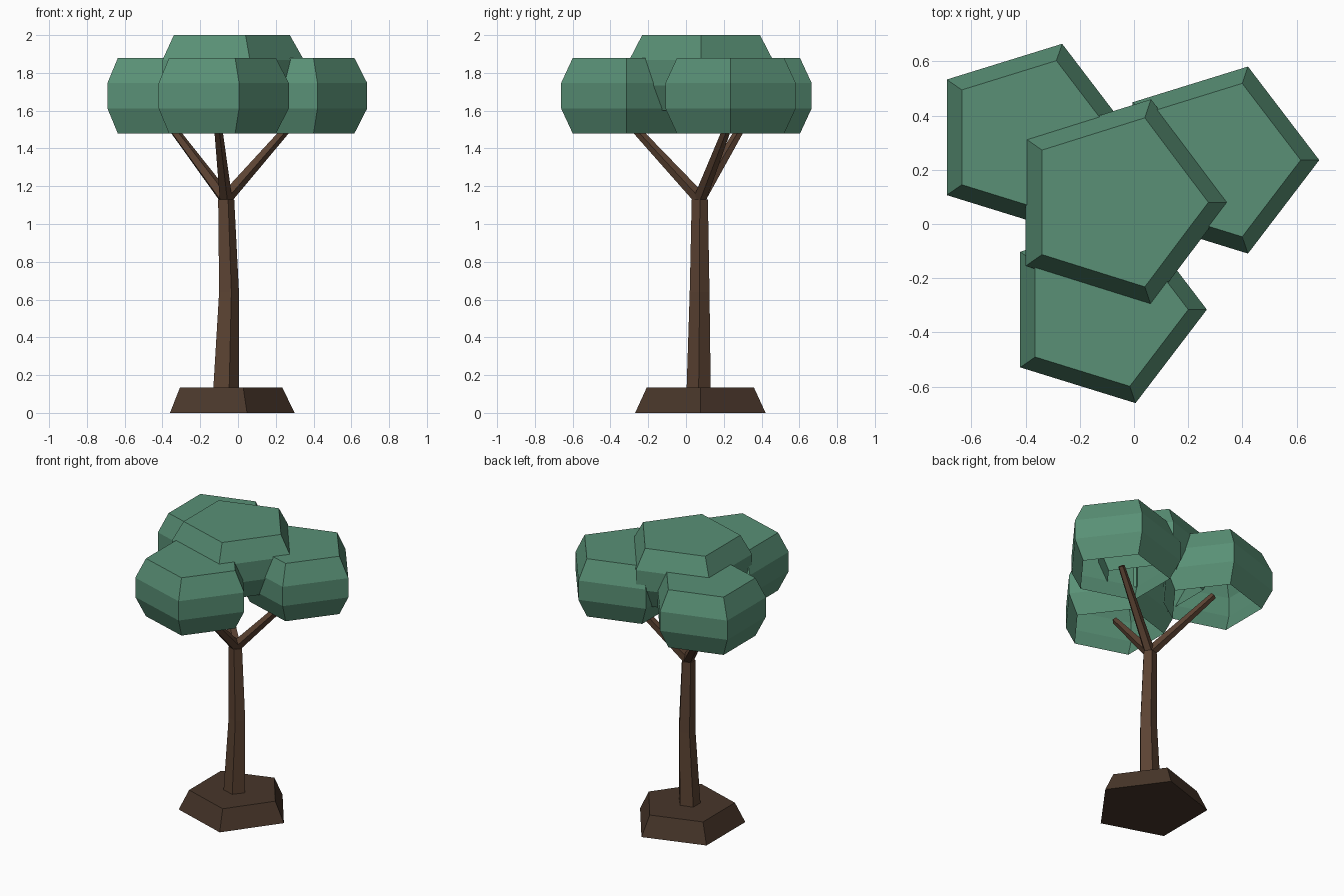
import bpy, bmesh
from math import cos, sin, tau
from mathutils import Vector

if "Cube" in bpy.data.objects:
    bpy.data.objects.remove(bpy.data.objects["Cube"])

SIDES = 5


def material(name, rgb):
    m = bpy.data.materials.new(name)
    m.diffuse_color = (*rgb, 1)
    m.use_nodes = True
    m.node_tree.nodes["Principled BSDF"].inputs["Base Color"].default_value = m.diffuse_color
    return m


def ring(center, rx, ry, axis=None):
    """Five-sided ring, flat by default or square to the given axis."""
    pts = [Vector((rx * cos(tau * i / SIDES), ry * sin(tau * i / SIDES), 0))
           for i in range(SIDES)]
    if axis is not None:
        turn = Vector((0, 0, 1)).rotation_difference(axis)
        pts = [turn @ p for p in pts]
    return [Vector(center) + p for p in pts]


def loft(name, rings, mat, bottom=True):
    """Skin a stack of rings, cap the top and optionally the bottom."""
    bm = bmesh.new()
    loops = [[bm.verts.new(p) for p in r] for r in rings]
    for a, b in zip(loops, loops[1:]):
        for i in range(SIDES):
            j = (i + 1) % SIDES
            bm.faces.new((a[i], a[j], b[j], b[i]))
    bm.faces.new(loops[-1])
    if bottom:
        bm.faces.new(loops[0][::-1])
    mesh = bpy.data.meshes.new(name)
    bm.to_mesh(mesh)
    bm.free()
    mesh.materials.append(mat)
    obj = bpy.data.objects.new(name, mesh)
    bpy.context.collection.objects.link(obj)
    return obj


leaf = material("leaf_green", (0.10, 0.28, 0.18))
bark = material("bark_brown", (0.105, 0.055, 0.032))
soil = material("soil_brown", (0.065, 0.037, 0.023))

# Soil mound
loft("soil_mound", [ring((-0.065, 0.076, 0), 0.365, 0.363),
                    ring((-0.065, 0.076, 0.135), 0.299, 0.298)], soil)

# Slightly bent trunk
loft("trunk", [ring((-0.07, 0.067, 0.13), 0.075, 0.067),
               ring((-0.053, 0.072, 0.64), 0.058, 0.055),
               ring((-0.067, 0.073, 1.13), 0.047, 0.045)], bark)

# Leaf clumps, open underneath: name, centre x, y, bottom z, radii
clumps = [("left_leaf_clump", -0.383, 0.320, 1.478, 0.381, 0.363),
          ("right_leaf_clump", 0.303, 0.236, 1.478, 0.381, 0.363),
          ("front_leaf_clump", -0.112, -0.316, 1.478, 0.381, 0.363),
          ("top_leaf_clump", -0.065, 0.080, 1.600, 0.414, 0.400)]
profile = [(0, 0.82), (0.134, 1), (0.268, 1), (0.402, 0.82)]
for name, x, y, z, rx, ry in clumps:
    loft(name, [ring((x, y, min(z + h, 2.0)), rx * s, ry * s) for h, s in profile],
         leaf, bottom=False)

# Branches from the trunk top into the three lower clumps
fork = Vector((-0.067, 0.073, 1.135))
for name, x, y, *_ in clumps[:3]:
    tip = Vector((x, y, 1.555))
    axis = (tip - fork).normalized()
    loft(name.replace("leaf_clump", "branch"),
         [ring(fork, 0.036, 0.036, axis), ring(tip, 0.022, 0.022, axis)], bark)
